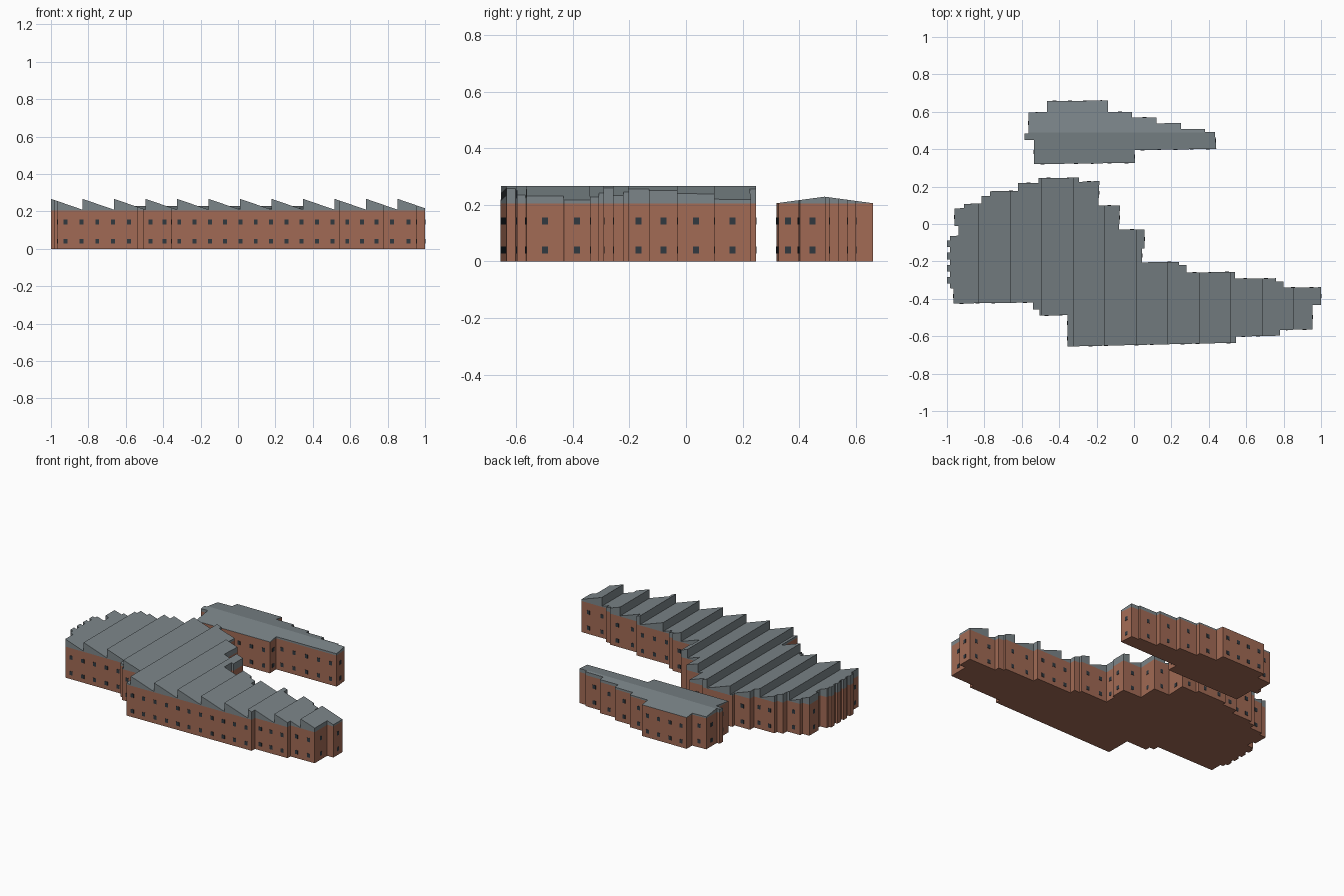
import bpy, bmesh, math
from mathutils import Vector

if "Cube" in bpy.data.objects:
    bpy.data.objects.remove(bpy.data.objects["Cube"])

EAVES, PEAK, LOW, PITCH = 0.205, 0.267, 0.209, 0.1685


def material(name, rgb):
    m = bpy.data.materials.new(name)
    m.diffuse_color = (*rgb, 1)
    m.use_nodes = True
    m.node_tree.nodes["Principled BSDF"].inputs["Base Color"].default_value = m.diffuse_color
    return m


brick = material("brick", (0.36, 0.145, 0.09))
slate = material("slate", (0.20, 0.235, 0.25))
glass = material("dark_glass", (0.03, 0.04, 0.05))


def finish(bm, name, mat):
    bmesh.ops.recalc_face_normals(bm, faces=bm.faces[:])
    me = bpy.data.meshes.new(name)
    bm.to_mesh(me)
    bm.free()
    me.materials.append(mat)
    bpy.context.collection.objects.link(bpy.data.objects.new(name, me))


def outline(bm, pts, z):
    bm.faces.new([bm.verts.new((x, y, z)) for x, y in pts])
    bm.normal_update()


def cut(bm, co, no, clear=False):
    bmesh.ops.bisect_plane(bm, geom=bm.verts[:] + bm.edges[:] + bm.faces[:],
                           dist=1e-6, plane_co=co, plane_no=no, clear_outer=clear)


def raise_faces(bm, height):
    r = bmesh.ops.extrude_face_region(bm, geom=bm.faces[:])
    for v in r["geom"]:
        if isinstance(v, bmesh.types.BMVert):
            v.co.z = height(v.co)
    bmesh.ops.recalc_face_normals(bm, faces=bm.faces[:])
    bmesh.ops.dissolve_limit(bm, angle_limit=0.01, verts=bm.verts[:], edges=bm.edges[:])


def walls(name, pts):
    bm = bmesh.new()
    outline(bm, pts, 0)
    raise_faces(bm, lambda co: EAVES)
    finish(bm, name, brick)


# Two rows of evenly spaced windows on every wall long enough to hold them
def windows(name, pts):
    bm = bmesh.new()
    for a, b in zip(pts, pts[1:] + pts[:1]):
        a, b = Vector((*a, 0)), Vector((*b, 0))
        d = b - a
        n = round((d.length - 0.03) / 0.08 + 0.05)
        if n < 1:
            continue
        t = d.normalized()
        out = Vector((t.y, -t.x, 0))
        for i in range(n):
            for z in (0.04, 0.143):
                c = a + d * (i + 0.5) / n + Vector((0, 0, z))
                box = bmesh.ops.create_cube(bm, size=1)["verts"]
                for v in box:
                    p = v.co.copy()
                    v.co = c + t * p.x * 0.021 + out * p.y * 0.004 + Vector((0, 0, p.z * 0.025))
    finish(bm, name, glass)


# Main hall footprint, counter-clockwise: front, right end, then stepped back
front = [(-0.965, -0.425), (-0.54, -0.42), (-0.54, -0.457), (-0.505, -0.457),
         (-0.505, -0.49), (-0.355, -0.487), (-0.355, -0.655), (0.545, -0.635),
         (0.545, -0.602), (0.78, -0.597), (0.78, -0.567), (0.955, -0.563),
         (0.955, -0.433), (1.0, -0.432), (1.0, -0.338)]
back = [(0.80, -0.34), (0.80, -0.307), (0.76, -0.307), (0.76, -0.29), (0.54, -0.292),
        (0.54, -0.256), (0.28, -0.26), (0.28, -0.22), (0.24, -0.22), (0.24, -0.202),
        (0.043, -0.205), (0.043, -0.13), (0.057, -0.13), (0.057, -0.03), (-0.08, -0.03),
        (-0.075, 0.10), (-0.19, 0.10), (-0.185, 0.23), (-0.295, 0.225), (-0.295, 0.248),
        (-0.51, 0.245), (-0.51, 0.22), (-0.62, 0.218), (-0.62, 0.177), (-0.77, 0.175),
        (-0.77, 0.15), (-0.815, 0.15), (-0.815, 0.11), (-0.91, 0.107), (-0.91, 0.085),
        (-0.96, 0.083), (-0.96, -0.01), (-0.937, -0.012), (-0.937, -0.062),
        (-0.985, -0.065)]
# Toothed left end
left = []
for i in range(4):
    y = -0.088 - i * 0.065
    left += [(-0.985, y), (-1.0, y), (-1.0, y - 0.036), (-0.985, y - 0.036)]
left += [(-0.985, -0.343), (-0.965, -0.345)]
hall = front + back + left

# Long annex footprint
annex = [(-0.535, 0.32), (0.005, 0.327), (0.002, 0.395), (0.44, 0.402), (0.432, 0.493),
         (0.38, 0.493), (0.38, 0.507), (0.25, 0.507), (0.25, 0.54), (0.12, 0.538),
         (0.12, 0.57), (-0.01, 0.57), (-0.01, 0.60), (-0.14, 0.60), (-0.14, 0.66),
         (-0.465, 0.657), (-0.465, 0.60), (-0.565, 0.595), (-0.565, 0.485),
         (-0.585, 0.485), (-0.585, 0.45), (-0.535, 0.45)]

for label, pts in (("hall", hall), ("annex", annex)):
    walls(label + "_walls", pts)
    windows(label + "_windows", pts)

# Sawtooth roof: one wedge per bay, clipped to the footprint
for i in range(12):
    x0 = -1.0 + i * PITCH
    bm = bmesh.new()
    outline(bm, hall, EAVES)
    bmesh.ops.triangulate(bm, faces=bm.faces[:])
    cut(bm, (x0, 0, 0), (-1, 0, 0), True)
    cut(bm, (x0 + PITCH, 0, 0), (1, 0, 0), True)
    raise_faces(bm, lambda co: PEAK - (PEAK - LOW) * (co.x - x0) / PITCH)
    finish(bm, f"sawtooth_roof_{i + 1}", slate)

# Low gabled annex roof
bm = bmesh.new()
outline(bm, annex, EAVES)
bmesh.ops.triangulate(bm, faces=bm.faces[:])
cut(bm, (0, 0.49, 0), (0, 1, 0))
raise_faces(bm, lambda co: 0.229 - 0.135 * abs(co.y - 0.49))
finish(bm, "annex_roof", slate)
